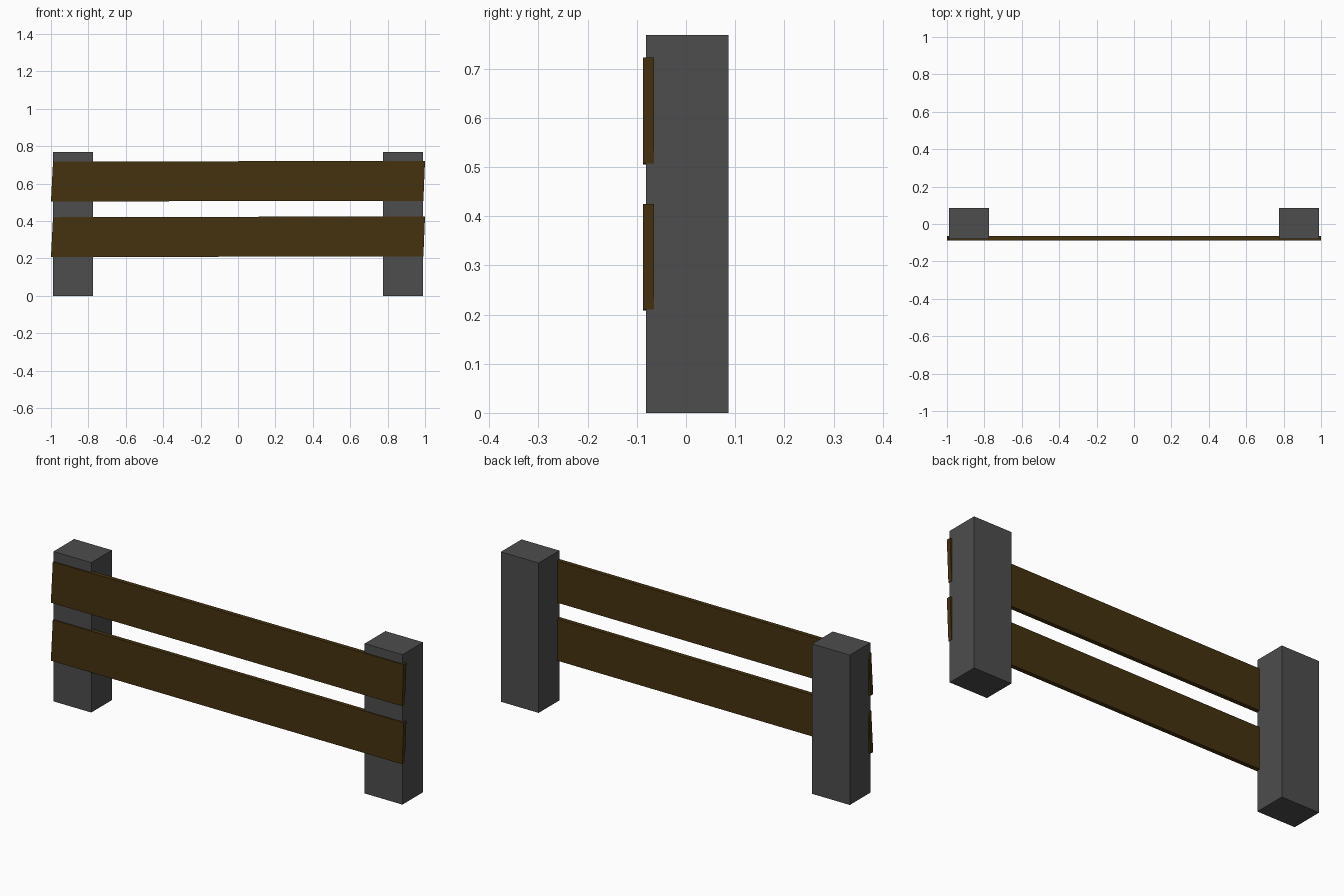
import bpy
import bmesh

if "Cube" in bpy.data.objects:
    bpy.data.objects.remove(bpy.data.objects["Cube"])


def material(name, colour):
    m = bpy.data.materials.new(name)
    m.diffuse_color = (*colour, 1)
    m.use_nodes = True
    m.node_tree.nodes["Principled BSDF"].inputs["Base Color"].default_value = m.diffuse_color
    return m


def prism(name, outline, y0, y1, mat):
    """Extrude an (x, z) outline from y0 to y1."""
    bm = bmesh.new()
    face = bm.faces.new([bm.verts.new((x, y0, z)) for x, z in outline])
    ext = bmesh.ops.extrude_face_region(bm, geom=[face])
    verts = [g for g in ext["geom"] if isinstance(g, bmesh.types.BMVert)]
    bmesh.ops.translate(bm, verts=verts, vec=(0, y1 - y0, 0))
    bmesh.ops.recalc_face_normals(bm, faces=bm.faces)
    mesh = bpy.data.meshes.new(name)
    bm.to_mesh(mesh)
    bm.free()
    mesh.materials.append(mat)
    ob = bpy.data.objects.new(name, mesh)
    bpy.context.collection.objects.link(ob)
    return ob


stone = material("dark_grey", (0.075, 0.075, 0.075))
wood = material("dark_wood", (0.06, 0.032, 0.005))

# Two square posts
for side, name in ((-1, "left_post"), (1, "right_post")):
    a, b = sorted((side * 0.775, side * 0.989))
    prism(name, [(a, 0), (b, 0), (b, 0.768), (a, 0.768)], -0.081, 0.086, stone)

# Two slightly crooked planks with slanted ends, let into the post fronts
for z, name in ((0.208, "lower_plank"), (0.505, "upper_plank")):
    outline = [(-1.0, z), (0.991, z + 0.002), (1.0, z + 0.217), (-0.989, z + 0.212)]
    prism(name, outline, -0.087, -0.065, wood)
